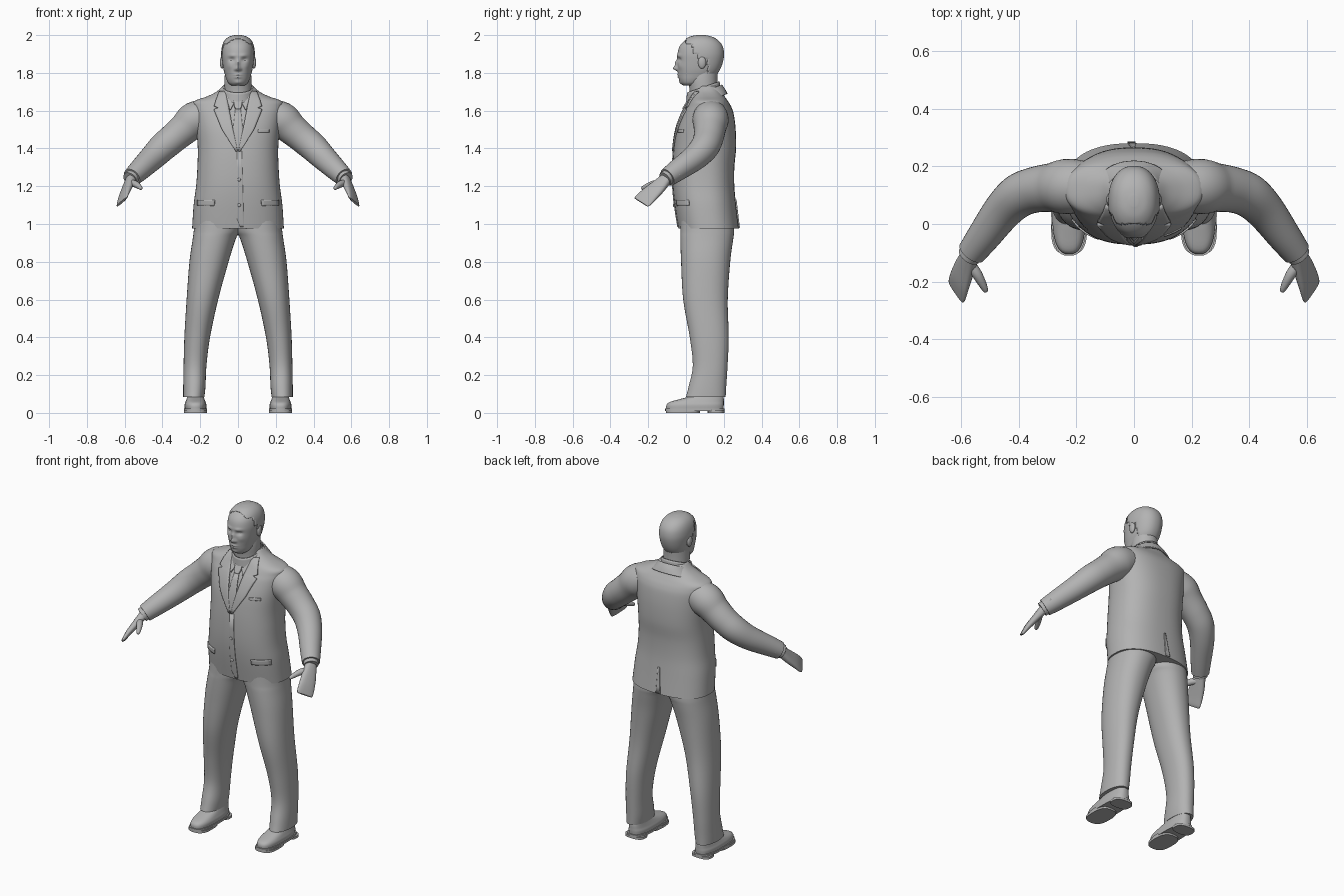
import bpy, bmesh, math
from mathutils import Vector

if "Cube" in bpy.data.objects:
    bpy.data.objects.remove(bpy.data.objects["Cube"])

grey = bpy.data.materials.new("plain_grey")
grey.diffuse_color = (0.45, 0.45, 0.45, 1)
grey.use_nodes = True
grey.node_tree.nodes["Principled BSDF"].inputs["Base Color"].default_value = grey.diffuse_color


def finish(name, bm, mirror=False, solid=0, angle=45):
    bmesh.ops.recalc_face_normals(bm, faces=bm.faces[:])
    me = bpy.data.meshes.new(name)
    bm.to_mesh(me)
    bm.free()
    me.polygons.foreach_set("use_smooth", [True] * len(me.polygons))
    me.set_sharp_from_angle(angle=math.radians(angle))
    me.materials.append(grey)
    ob = bpy.data.objects.new(name, me)
    bpy.context.collection.objects.link(ob)
    if solid:
        m = ob.modifiers.new("thickness", 'SOLIDIFY')
        m.thickness, m.offset = solid, 0
    if mirror:
        ob.modifiers.new("mirror", 'MIRROR').use_mirror_merge = False
    return ob


def spline(rows, steps):
    """Catmull-Rom through rows of numbers."""
    out = []
    for i in range(len(rows) - 1):
        a, b, c, d = (rows[max(i - 1, 0)], rows[i], rows[i + 1], rows[min(i + 2, len(rows) - 1)])
        for s in range(steps):
            t = s / steps
            out.append([0.5 * (2 * q + (r - p) * t + (2 * p - 5 * q + 4 * r - w) * t * t
                               + (3 * q - p - 3 * r + w) * t ** 3) for p, q, r, w in zip(a, b, c, d)])
    return out + [list(rows[-1])]


def oval(n, sides):
    for i in range(sides):
        c, s = math.cos(2 * math.pi * i / sides), math.sin(2 * math.pi * i / sides)
        yield math.copysign(abs(c) ** (2 / n), c), math.copysign(abs(s) ** (2 / n), s)


def skin(rings, cap=True):
    bm = bmesh.new()
    vs = [[bm.verts.new(p) for p in r] for r in rings]
    k = len(vs[0])
    for a, b in zip(vs, vs[1:]):
        for i in range(k):
            bm.faces.new((a[i], a[(i + 1) % k], b[(i + 1) % k], b[i]))
    if cap:
        bm.faces.new(vs[0])
        bm.faces.new(vs[-1])
    return bm


def stack(rows, n=2.3, sides=40, steps=4, tilt=0, cap=True):
    """Loft of level sections: z, x min, x max, y front, y back."""
    rings = []
    for z, x0, x1, y0, y1 in spline(rows, steps):
        rings.append([((x0 + x1) / 2 + u * (x1 - x0) / 2, (y0 + y1) / 2 + v * (y1 - y0) / 2,
                       z + tilt * v * (y1 - y0) / 2) for u, v in oval(n, sides)])
    return skin(rings, cap)


def tube(rows, sides=24, steps=4):
    """Round limb along x, y, z, radius."""
    pts = spline(rows, steps)
    rings = []
    for i, p in enumerate(pts):
        t = (Vector(pts[min(i + 1, len(pts) - 1)][:3]) - Vector(pts[max(i - 1, 0)][:3])).normalized()
        u = t.cross(Vector((0, 0, 1))).normalized()
        v = u.cross(t)
        rings.append([Vector(p[:3]) + p[3] * (a * u + b * v) for a, b in oval(2, sides)])
    return skin(rings)


def ball(name, loc, scale, mirror=False):
    bm = bmesh.new()
    bmesh.ops.create_uvsphere(bm, u_segments=20, v_segments=12, radius=1)
    for v in bm.verts:
        v.co = Vector(loc) + Vector([a * b for a, b in zip(v.co, scale)])
    finish(name, bm, mirror)


# Jacket body: z, half width, front, back
body = [(0.975, .243, -.04, .28), (1.1, .235, -.06, .265), (1.2, .222, -.07, .256),
        (1.3, .215, -.071, .256), (1.4, .213, -.065, .265), (1.5, .221, -.05, .263),
        (1.58, .232, -.022, .253), (1.62, .238, .0, .24), (1.65, .233, .018, .222),
        (1.675, .165, .03, .205), (1.70, .115, .045, .19), (1.73, .08, .06, .17)]
N_BODY = 2.4
finish("jacket_body", stack([(z, -w, w, f, b) for z, w, f, b in body], N_BODY, 56, 5), angle=60)
dense = spline(body, 8)


def surface(x, z, back=False):
    """Y of the jacket front or back."""
    for a, b in zip(dense, dense[1:]):
        if a[0] <= z <= b[0]:
            break
    t = min(max((z - a[0]) / (b[0] - a[0]), 0), 1)
    w, f, k = (p + (q - p) * t for p, q in zip(a[1:], b[1:]))
    r = (1 - min(abs(x) / w, .99) ** N_BODY) ** (1 / N_BODY)
    return (f + k) / 2 + (k - f) / 2 * r * (1 if back else -1)


def drape(name, rows, lift=.004, solid=.009, mirror=False, back=False, nx=6, nz=4):
    """Cloth plate lying on the jacket: rows of z, x min, x max."""
    full = []
    for a, b in zip(rows, rows[1:]):
        full += [[p + (q - p) * s / nz for p, q in zip(a, b)] for s in range(nz)]
    full.append(rows[-1])
    bm = bmesh.new()
    g = []
    for z, x0, x1 in full:
        xs = [x0 + (x1 - x0) * i / nx for i in range(nx + 1)]
        g.append([bm.verts.new((x, surface(x, z, back) + (lift if back else -lift), z)) for x in xs])
    for a, b in zip(g, g[1:]):
        for i in range(nx):
            bm.faces.new((a[i], a[i + 1], b[i + 1], b[i]))
    finish(name, bm, mirror, solid)


# Jacket front and back details
drape("lapel", [(1.385, .002, .012), (1.5, .026, .085), (1.605, .046, .128), (1.614, .048, .104),
                (1.624, .05, .126), (1.66, .058, .115), (1.70, .066, .098)], mirror=True)
drape("front_overlap", [(.985, .012, .03), (1.03, -.006, .03), (1.385, -.006, .02)], .001, .007)
drape("pocket_flap", [(1.097, .125, .215), (1.128, .122, .213)], .003, .008, True)
drape("breast_pocket", [(1.485, .105, .165), (1.5, .105, .165)], .001, .006)
drape("back_vent", [(.98, -.022, .006), (1.13, -.006, .004)], .002, .008, back=True)
for z in (1.10, 1.235):
    ball("jacket_button", (.006, surface(0, z) - .005, z), (.009, .004, .009))

# Shirt collar points and tie
drape("shirt_collar_point", [(1.605, .038, .044), (1.65, .016, .056), (1.69, .006, .066)], .004, .008, True)
drape("tie_blade", [(1.39, -.006, .006), (1.46, -.03, .03), (1.61, -.014, .014)], .003, .008)
drape("tie_knot", [(1.608, -.013, .013), (1.625, -.02, .02), (1.665, -.024, .024)], .007, .014)

# Collars around the neck
finish("shirt_collar", stack([(1.665, -.092, .092, .004, .183), (1.725, -.079, .079, .008, .175)],
                             2, 40, 4, .35, False), solid=.006)
bm = stack([(1.645, -.135, .135, .0, .216), (1.675, -.108, .108, .012, .203),
            (1.702, -.092, .092, .02, .187)], 2.1, 48, 4, .4, False)
bmesh.ops.delete(bm, geom=[f for f in bm.faces if f.calc_center_median().y < .05], context='FACES')
finish("jacket_collar", bm, solid=.008)

# Sleeves, cuffs and hands
finish("sleeve", tube([(.13, .13, 1.585, .08), (.225, .13, 1.553, .096), (.285, .126, 1.503, .085),
                       (.345, .118, 1.452, .079), (.40, .097, 1.405, .076), (.455, .045, 1.35, .068),
                       (.52, -.042, 1.287, .058), (.562, -.098, 1.247, .05)], 28, 5), True)
finish("shirt_cuff", tube([(.552, -.085, 1.257, .041), (.572, -.111, 1.237, .041)], 24, 1), True)
for i, (x, y, z) in enumerate([(.575, -.035, 1.262), (.56, -.018, 1.275)]):
    ball("sleeve_button", (x, y, z), (.007, .007, .007), True)

across = Vector((.055, .08, -.05)).normalized()
along = Vector((.049, -.13, -.12)).normalized()
thick = across.cross(along).normalized()
hand = spline([(.563, -.1, 1.244, .03, .026), (.585, -.148, 1.197, .043, .021),
               (.603, -.195, 1.155, .05, .016), (.613, -.227, 1.124, .052, .010),
               (.617, -.238, 1.115, .047, .005)], 4)
finish("hand", skin([[Vector(h[:3]) + across * h[3] * u + thick * h[4] * v for u, v in oval(2.6, 24)]
                     for h in hand]), True)
finish("thumb", tube([(.572, -.135, 1.215, .02), (.545, -.172, 1.212, .018), (.525, -.208, 1.199, .014),
                      (.514, -.231, 1.189, .009), (.512, -.236, 1.187, .003)], 14), True)

# Trouser legs
finish("trouser_leg", stack([(.085, .178, .29, .0, .21), (.14, .172, .29, .014, .213),
                             (.25, .167, .288, .036, .22), (.4, .148, .284, .02, .226),
                             (.6, .105, .272, -.015, .221), (.8, .05, .257, -.026, .234),
                             (.92, .012, .24, -.03, .25), (.965, -.01, .234, -.03, .255),
                             (1.04, -.02, .225, -.03, .25)], 2.2, 40, 5), True, angle=60)

# Shoes with sole, toe pad and heel
finish("shoe_upper", stack([(.02, .168, .282, -.104, .198), (.042, .167, .283, -.103, .2),
                            (.058, .172, .278, -.085, .2), (.075, .178, .272, -.025, .2),
                            (.09, .182, .268, .02, .198), (.13, .188, .262, .05, .19)], 2.6, 40), True)
for name, z0, z1, y0, y1 in (("shoe_sole", .011, .024, -.11, .204), ("toe_pad", 0, .014, -.106, .075),
                             ("shoe_heel", 0, .014, .115, .203)):
    finish(name, stack([(z0, .163, .287, y0, y1), (z1, .163, .287, y0, y1)], 2.8, 40, 1), True)

# Neck
finish("neck", stack([(1.62, -.075, .075, .02, .172), (1.70, -.073, .073, .02, .168),
                      (1.76, -.072, .072, .012, .166), (1.81, -.068, .068, .02, .168)], 2))

# Head, with features raised and pressed: x, z, spread x, spread z, push
skull = [(1.732, .032, -.012, .05), (1.745, .05, -.026, .085), (1.765, .061, -.036, .125),
         (1.79, .069, -.041, .158), (1.82, .077, -.044, .178), (1.86, .083, -.046, .192),
         (1.90, .086, -.045, .197), (1.94, .081, -.034, .189), (1.97, .067, -.008, .166),
         (1.989, .043, .025, .132), (1.997, .012, .063, .095)]
bumps = [(0, 1.824, .012, .012, -.024), (0, 1.85, .009, .018, -.013), (0, 1.79, .02, .005, -.007),
         (0, 1.777, .018, .005, -.006), (0, 1.748, .02, .011, -.006)]
for s in (-1, 1):
    bumps += [(s * .033, 1.87, .016, .010, .012), (s * .03, 1.892, .02, .007, -.006),
              (s * .045, 1.835, .016, .016, -.004), (s * .014, 1.819, .007, .006, -.007)]
bm = stack([(z, -w, w, f, b) for z, w, f, b in skull], 2.2, 96, 6)
for v in bm.verts:
    x, y, z = v.co
    if y < .05:
        v.co.y += sum(p * math.exp(-((x - a) / c) ** 2 - ((z - b) / d) ** 2) for a, b, c, d, p in bumps)
finish("head", bm, angle=60)
ball("eye", (.033, -.016, 1.869), (.014, .012, .008), True)
ball("ear", (.084, .085, 1.855), (.012, .021, .033), True)

# Hair: thin shell over crown, sides and nape
bm = stack([(z + .002, -w - .002, w + .002, f - .002, b + .003) for z, w, f, b in skull], 2.2, 64, 6)
bare = []
for f in bm.faces:
    c = f.calc_center_median()
    line = .0 if c.z > 1.955 else .035 if c.z > 1.9 else .062 if c.z > 1.875 else .115
    if c.y < line or c.z < 1.775:
        bare.append(f)
bmesh.ops.delete(bm, geom=bare, context='FACES')
finish("hair", bm, solid=.003)
